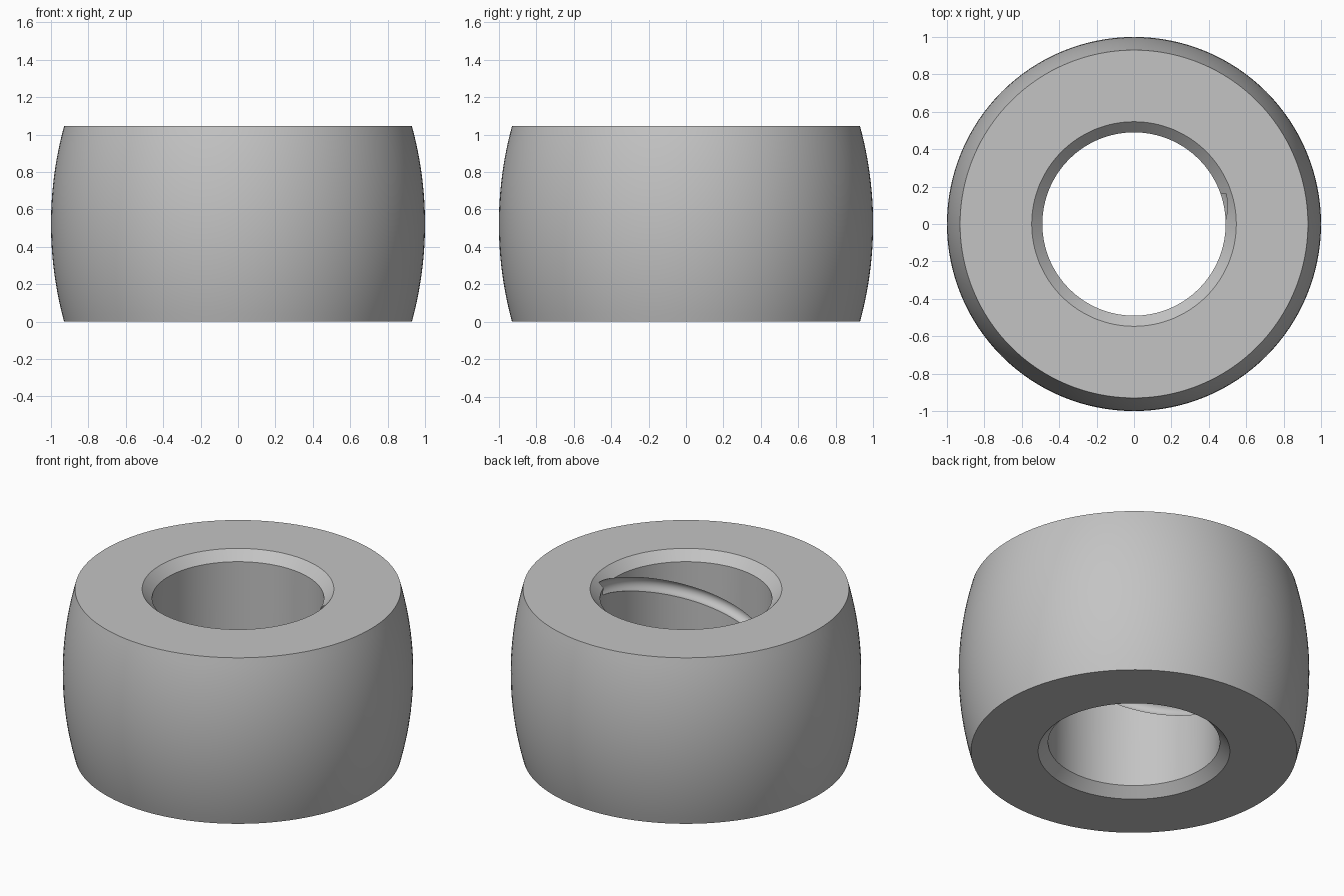
import bpy, bmesh, math
from mathutils import Vector

if "Cube" in bpy.data.objects:
    bpy.data.objects.remove(bpy.data.objects["Cube"])

H = 1.045            # height
R_MAX, R_END = 1.0, 0.93
BORE, CHAMFER = 0.49, 0.057
SEG = 128

steel = bpy.data.materials.new("light grey")
steel.diffuse_color = (0.55, 0.55, 0.55, 1)
steel.use_nodes = True
steel.node_tree.nodes["Principled BSDF"].inputs["Base Color"].default_value = steel.diffuse_color


def skin(name, rings, close_rings, caps=False):
    """Join equal-length point rings into a solid of quads."""
    bm = bmesh.new()
    rows = [[bm.verts.new(p) for p in ring] for ring in rings]
    n, m = len(rows), len(rows[0])
    for i in range(n if close_rings else n - 1):
        a, b = rows[i], rows[(i + 1) % n]
        for j in range(m):
            k = (j + 1) % m
            bm.faces.new((a[j], b[j], b[k], a[k]))
    if caps:
        bm.faces.new(rows[0])
        bm.faces.new(rows[-1])
    bmesh.ops.recalc_face_normals(bm, faces=bm.faces)
    mesh = bpy.data.meshes.new(name)
    bm.to_mesh(mesh)
    bm.free()
    mesh.materials.append(steel)
    obj = bpy.data.objects.new(name, mesh)
    bpy.context.collection.objects.link(obj)
    return obj


# Barrel-shaped ring: crowned outside, chamfered straight bore
sag = R_MAX - R_END
arc = (sag ** 2 + (H / 2) ** 2) / (2 * sag)
profile = []
for i in range(25):
    z = H * i / 24
    profile.append((R_MAX - arc + math.sqrt(arc ** 2 - (z - H / 2) ** 2), z))
profile += [(BORE + CHAMFER, H), (BORE, H - CHAMFER),
            (BORE, CHAMFER), (BORE + CHAMFER, 0)]
rings = []
for s in range(SEG):
    a = 2 * math.pi * s / SEG
    rings.append([(r * math.cos(a), r * math.sin(a), z) for r, z in profile])
ring = skin("crowned_ring", rings, True)

# Round cutter for the one-turn spiral groove in the bore
START, TUBE, STEPS = math.radians(19), 0.042, 120
z_top, z_low = H - CHAMFER, CHAMFER
rings = []
for s in range(STEPS + 1):
    t = s / STEPS
    a = START - 2 * math.pi * t
    out = Vector((math.cos(a), math.sin(a), 0))
    centre = out * BORE + Vector((0, 0, z_top + (z_low - z_top) * t))
    along = Vector((math.sin(a) * BORE, -math.cos(a) * BORE,
                    (z_low - z_top) / (2 * math.pi))).normalized()
    up = along.cross(out)
    rings.append([centre + TUBE * (math.cos(b) * out + math.sin(b) * up)
                  for b in (2 * math.pi * (k + 0.5) / 20 for k in range(20))])
cutter = skin("groove_cutter", rings, False, caps=True)

# Cut the groove
mod = ring.modifiers.new("groove", 'BOOLEAN')
mod.operation = 'DIFFERENCE'
mod.solver = 'EXACT'
mod.object = cutter
bpy.context.view_layer.objects.active = ring
ring.select_set(True)
bpy.ops.object.modifier_apply(modifier=mod.name)
bpy.data.objects.remove(cutter)
bpy.ops.object.shade_smooth_by_angle(angle=math.radians(25))
